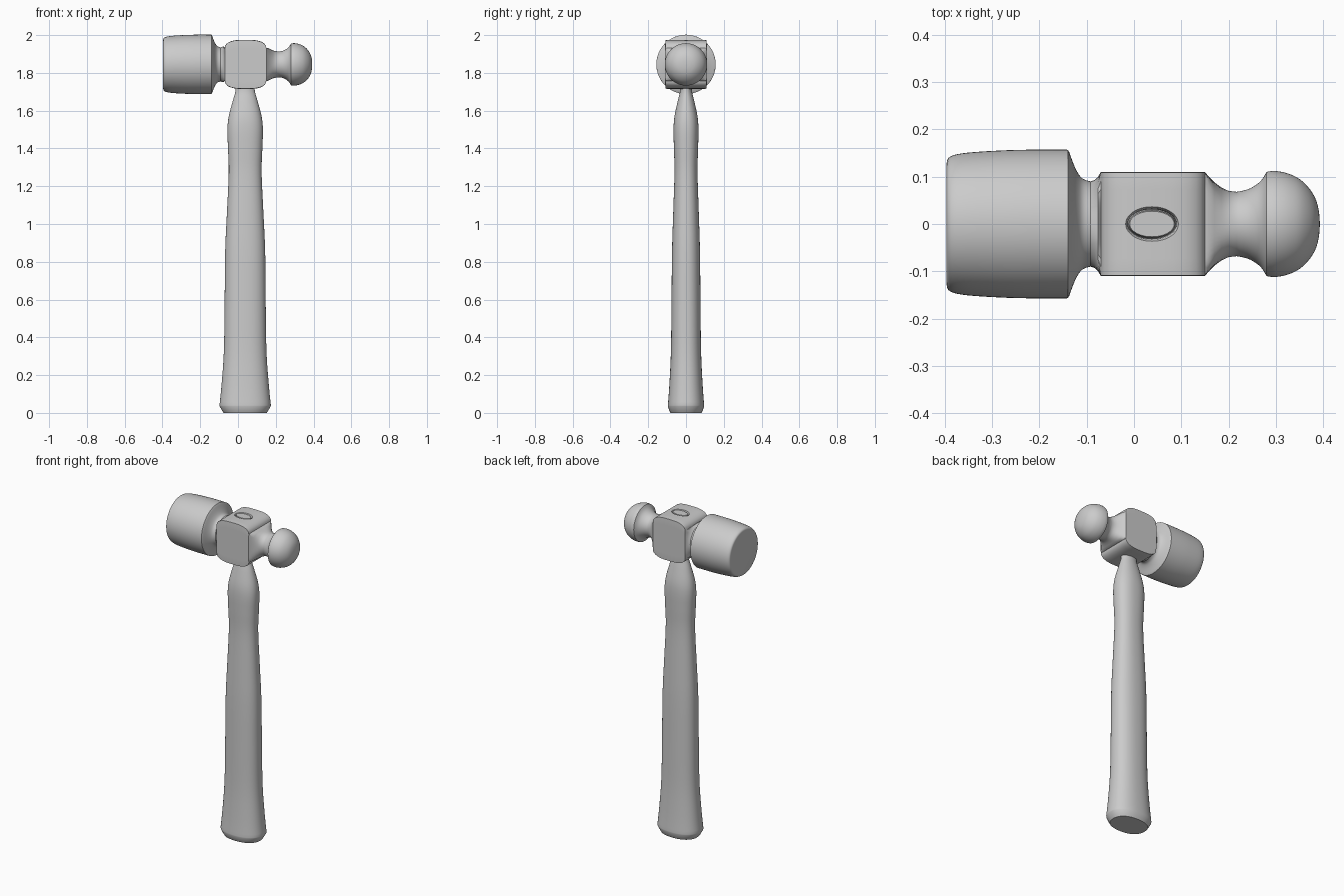
import bpy, bmesh, math
from mathutils import Vector

if "Cube" in bpy.data.objects:
    bpy.data.objects.remove(bpy.data.objects["Cube"])


def interp(st, steps):
    """Catmull-Rom smoothing between stations."""
    out = []
    for i in range(len(st) - 1):
        p = [st[max(i - 1, 0)], st[i], st[i + 1], st[min(i + 2, len(st) - 1)]]
        for k in range(steps):
            t = k / steps
            out.append([0.5 * (2 * b + (c - a) * t + (2 * a - 5 * b + 4 * c - d) * t * t
                               + (3 * b - a - 3 * c + d) * t ** 3) for a, b, c, d in zip(*p)])
    return out + [list(st[-1])]


def loft(name, stations, place, seg=64):
    """Skin superellipse sections (position, half width, half height, exponent)."""
    bm = bmesh.new()
    rings = []
    for pos, a, b, n in stations:
        ring = []
        for i in range(seg):
            t = 2 * math.pi * i / seg
            c, s = math.cos(t), math.sin(t)
            k = (abs(c) ** n + abs(s) ** n) ** (-1 / n)
            ring.append(bm.verts.new(place(pos, a * c * k, b * s * k)))
        rings.append(ring)
    for r, q in zip(rings, rings[1:]):
        for i in range(seg):
            j = (i + 1) % seg
            bm.faces.new((r[i], r[j], q[j], q[i]))
    bm.faces.new(rings[0])
    bm.faces.new(rings[-1])
    bmesh.ops.recalc_face_normals(bm, faces=bm.faces)
    me = bpy.data.meshes.new(name)
    bm.to_mesh(me)
    bm.free()
    ob = bpy.data.objects.new(name, me)
    bpy.context.collection.objects.link(ob)
    return ob


def smooth(ob):
    bpy.ops.object.select_all(action='DESELECT')
    ob.select_set(True)
    bpy.context.view_layer.objects.active = ob
    bpy.ops.object.shade_smooth_by_angle(angle=math.radians(32))


def along_x(p, y, z):
    return Vector((p, y, 1.845 + z))


def along_z(p, x, y):
    return Vector((0.038 + x, y, p))


def rnd(pts):
    return [(x, r, r, 2) for x, r in pts]


# Head: striking face, neck, squared cheek block, neck and ball in one skin
face = interp(rnd([(-.396, .13), (-.393, .139), (-.38, .146), (-.35, .151), (-.29, .155),
                   (-.23, .157), (-.14, .157)]), 3)
neck = interp(rnd([(-.137, .152), (-.124, .118), (-.11, .097), (-.092, .09)]), 4)
collar = [(-.083, .093, .093, 2.5), (-.076, .1, .095, 4)]
block = []
for i in range(17):
    u = -1 + i / 8
    u = math.sin(u * math.pi / 2)
    h = .088 + .042 * (1 - abs(u) ** 3.2) ** (1 / 2.0)
    block.append((.04 + .11 * u, .11, h, 60))
waist = [(.158, .1, .087, 12), (.17, .088, .081, 5), (.185, .077, .074, 3), (.2, .07, .07, 2.2)]
waist2 = interp(rnd([(.217, .068), (.24, .073), (.26, .084), (.272, .096), (.28, .11)]), 3)
ball = interp(rnd([(.284, .111), (.3, .112), (.325, .107), (.35, .095), (.37, .076),
                   (.384, .053), (.391, .027), (.393, .002)]), 4)
head = loft("hammer_head", face + neck + collar + block + waist + waist2 + ball, along_x)

# Eye through the head, flared at the top
cutter = loft("eye_cutter", [(1.6, .051, .031, 2), (1.955, .051, .031, 2), (1.968, .053, .033, 2),
                             (1.976, .058, .037, 2), (2.05, .06, .038, 2)], along_z)
cutter.hide_render = True
cutter.hide_viewport = True
m = head.modifiers.new("eye", 'BOOLEAN')
m.operation = 'DIFFERENCE'
m.solver = 'EXACT'
m.object = cutter
bpy.context.view_layer.objects.active = head
bpy.ops.object.modifier_apply(modifier=m.name)
bpy.data.objects.remove(cutter)
smooth(head)

# Handle: flared foot, slim waist, swelling, then tapering into the eye
foot = [(0, .114, .082, 2.3), (.012, .122, .088, 2.3), (.035, .135, .096, 2.3)]
grip = interp([(.04, .136, .096, 2.3), (.15, .125, .088, 2.3), (.32, .113, .08, 2.3),
               (.55, .109, .077, 2.3), (.85, .106, .074, 2.3), (1.05, .097, .068, 2.3),
               (1.27, .087, .061, 2.3), (1.4, .091, .064, 2.3), (1.5, .094, .066, 2.3),
               (1.57, .087, .061, 2.2), (1.65, .066, .044, 2.1), (1.7, .052, .032, 2),
               (1.74, .0495, .0295, 2)], 4)
handle = loft("handle", foot + grip + [(1.965, .0495, .0295, 2), (1.973, .047, .027, 2)], along_z)
smooth(handle)
